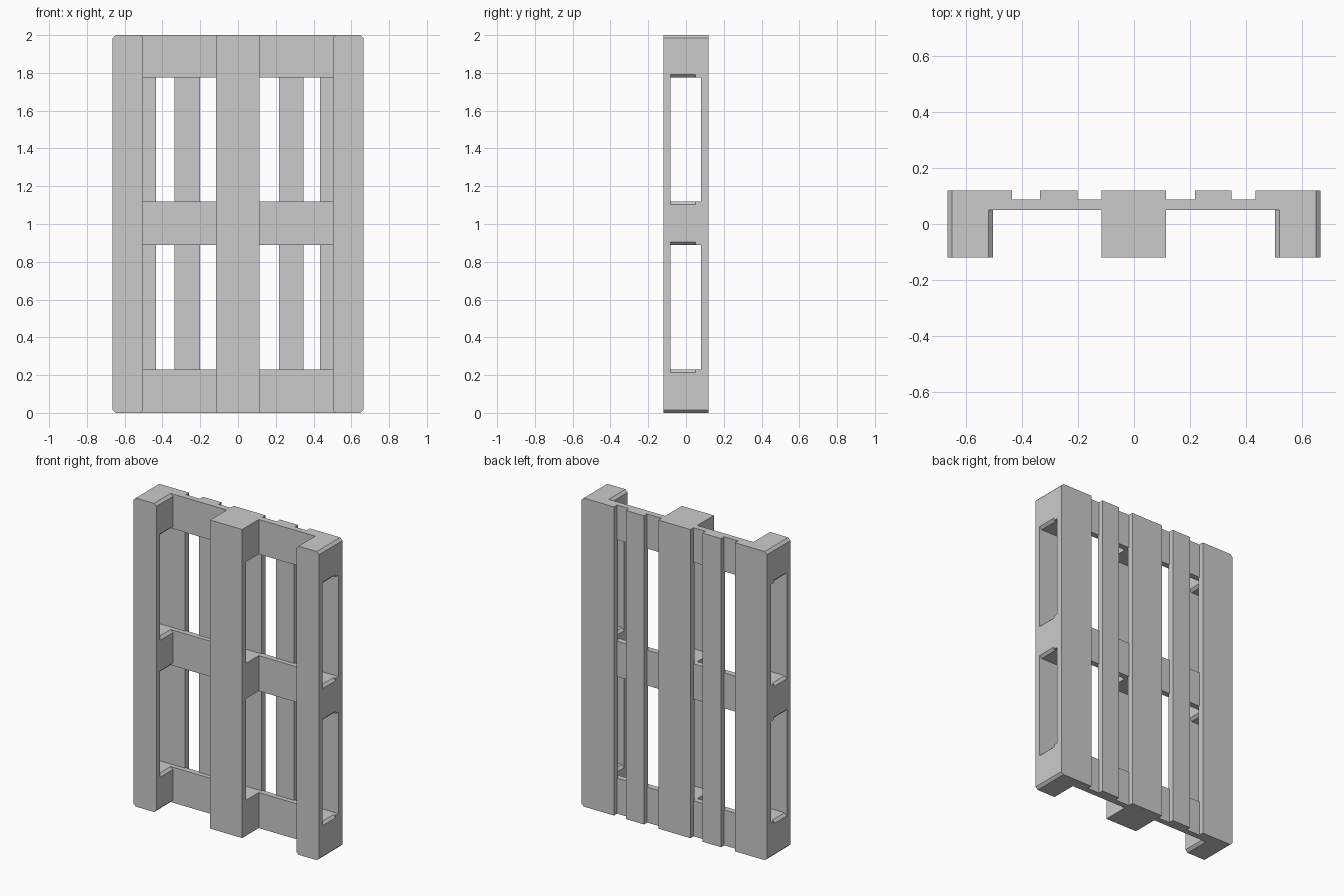
import bpy, bmesh

if "Cube" in bpy.data.objects:
    bpy.data.objects.remove(bpy.data.objects["Cube"])

X, Z, C = 0.665, 2.0, 0.016           # half width, height, corner chamfer


def slab(name, x0, x1, y0, y1, z0, z1, corners=""):
    """Box extruded along y; corners lists chamfered ones: a=(x0,z0) b=(x1,z0) c=(x1,z1) d=(x0,z1)."""
    outline = []
    for key, x, z, sx, sz in (("a", x0, z0, 1, 1), ("b", x1, z0, -1, 1),
                              ("c", x1, z1, -1, -1), ("d", x0, z1, 1, -1)):
        if key in corners:
            pair = [(x, z + sz * C), (x + sx * C, z)]
            outline += pair if key in "ac" else pair[::-1]
        else:
            outline.append((x, z))
    bm = bmesh.new()
    face = bm.faces.new([bm.verts.new((x, y0, z)) for x, z in outline])
    ext = bmesh.ops.extrude_face_region(bm, geom=[face])
    verts = [g for g in ext["geom"] if isinstance(g, bmesh.types.BMVert)]
    bmesh.ops.translate(bm, verts=verts, vec=(0, y1 - y0, 0))
    bmesh.ops.recalc_face_normals(bm, faces=bm.faces)
    mesh = bpy.data.meshes.new(name)
    bm.to_mesh(mesh)
    bm.free()
    obj = bpy.data.objects.new(name, mesh)
    bpy.context.collection.objects.link(obj)
    return obj


# Deck boards on the back, outer ones chamfered at the pallet corners
for x0, x1, corners in ((-X, -0.435, "ad"), (-0.335, -0.201, ""), (-0.116, 0.114, ""),
                        (0.217, 0.347, ""), (0.433, X, "bc")):
    slab("deck_board", x0, x1, 0.079, 0.12, 0, Z, corners)

# Three rows: cross board plus the blocks beneath it
rows = ((0, 0.23, "ab"), (0.888, 1.118, ""), (1.775, Z, "cd"))
columns = ((-X, -0.502, "abcd"), (-0.116, 0.114, ""), (0.502, X, "abcd"))
for z0, z1, corners in rows:
    slab("cross_board", -X, X, 0.05, 0.088, z0, z1, corners)
    for x0, x1, block_corners in columns:
        slab("block", x0, x1, -0.083, 0.05, z0, z1, block_corners)

# Skid boards on the front
for x0, x1, corners in columns:
    slab("skid_board", x0, x1, -0.12, -0.083, 0, Z, corners)
